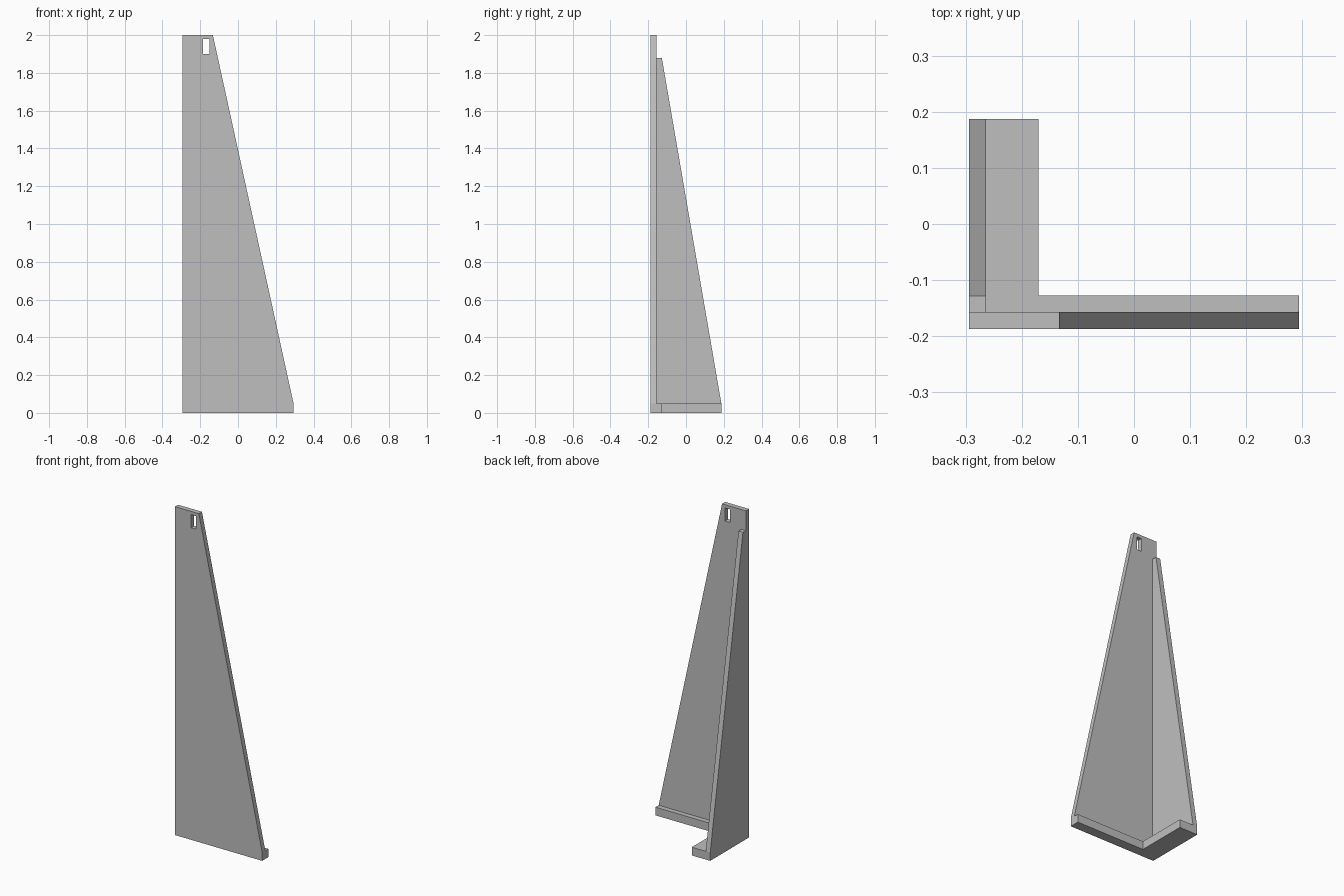
import bpy
import bmesh
from mathutils import Vector

cube = bpy.data.objects.get("Cube")
if cube:
    bpy.data.objects.remove(cube, do_unlink=True)

grey = bpy.data.materials.new("light grey")
grey.use_nodes = True
GREY = (0.52, 0.52, 0.52, 1)
grey.diffuse_color = GREY
grey.node_tree.nodes["Principled BSDF"].inputs["Base Color"].default_value = GREY

# Shared dimensions
LEFT, RIGHT = -0.294, 0.294
FRONT, BACK = -0.187, 0.187
PLATE = 0.03
FOOT = 0.05
INNER_X, INNER_Y = LEFT + PLATE, FRONT + PLATE


def extrude(name, points, direction):
    """Solid made by sweeping a flat outline along a direction."""
    bm = bmesh.new()
    face = bm.faces.new([bm.verts.new(p) for p in points])
    swept = bmesh.ops.extrude_face_region(bm, geom=[face])["geom"]
    verts = [g for g in swept if isinstance(g, bmesh.types.BMVert)]
    bmesh.ops.translate(bm, verts=verts, vec=Vector(direction))
    bmesh.ops.recalc_face_normals(bm, faces=bm.faces)
    mesh = bpy.data.meshes.new(name)
    bm.to_mesh(mesh)
    bm.free()
    mesh.materials.append(grey)
    obj = bpy.data.objects.new(name, mesh)
    bpy.context.collection.objects.link(obj)
    return obj


# Front plate: tall tapered board
front_outline = [(LEFT, 0), (RIGHT, 0), (RIGHT, FOOT), (-0.133, 2), (LEFT, 2)]
front_plate = extrude("front_plate", [(x, FRONT, z) for x, z in front_outline],
                      (0, PLATE, 0))

# Hanging slot cut through the front plate
slot_outline = [(-0.185, 1.9), (-0.152, 1.9), (-0.152, 1.98), (-0.185, 1.98)]
slot_cutter = extrude("slot_cutter", [(x, FRONT - 0.05, z) for x, z in slot_outline],
                      (0, 0.15, 0))
slot_cutter.hide_render = True
slot_cutter.hide_viewport = True
slot_cutter.display_type = 'WIRE'
cut = front_plate.modifiers.new("slot", 'BOOLEAN')
cut.operation = 'DIFFERENCE'
cut.solver = 'EXACT'
cut.object = slot_cutter
bpy.context.view_layer.objects.active = front_plate
bpy.ops.object.modifier_apply(modifier=cut.name)
bpy.data.objects.remove(slot_cutter, do_unlink=True)

# Side plate: tapered board running back from the front plate
side_outline = [(INNER_Y, 0), (BACK, 0), (BACK, FOOT), (-0.128, 1.88), (INNER_Y, 1.88)]
extrude("side_plate", [(LEFT, y, z) for y, z in side_outline], (PLATE, 0, 0))

# L-shaped foot ledge inside the corner
foot_outline = [(INNER_X, INNER_Y), (RIGHT, INNER_Y), (RIGHT, -0.127),
                (-0.17, -0.127), (-0.17, BACK), (INNER_X, BACK)]
extrude("foot_ledge", [(x, y, 0) for x, y in foot_outline], (0, 0, FOOT))
